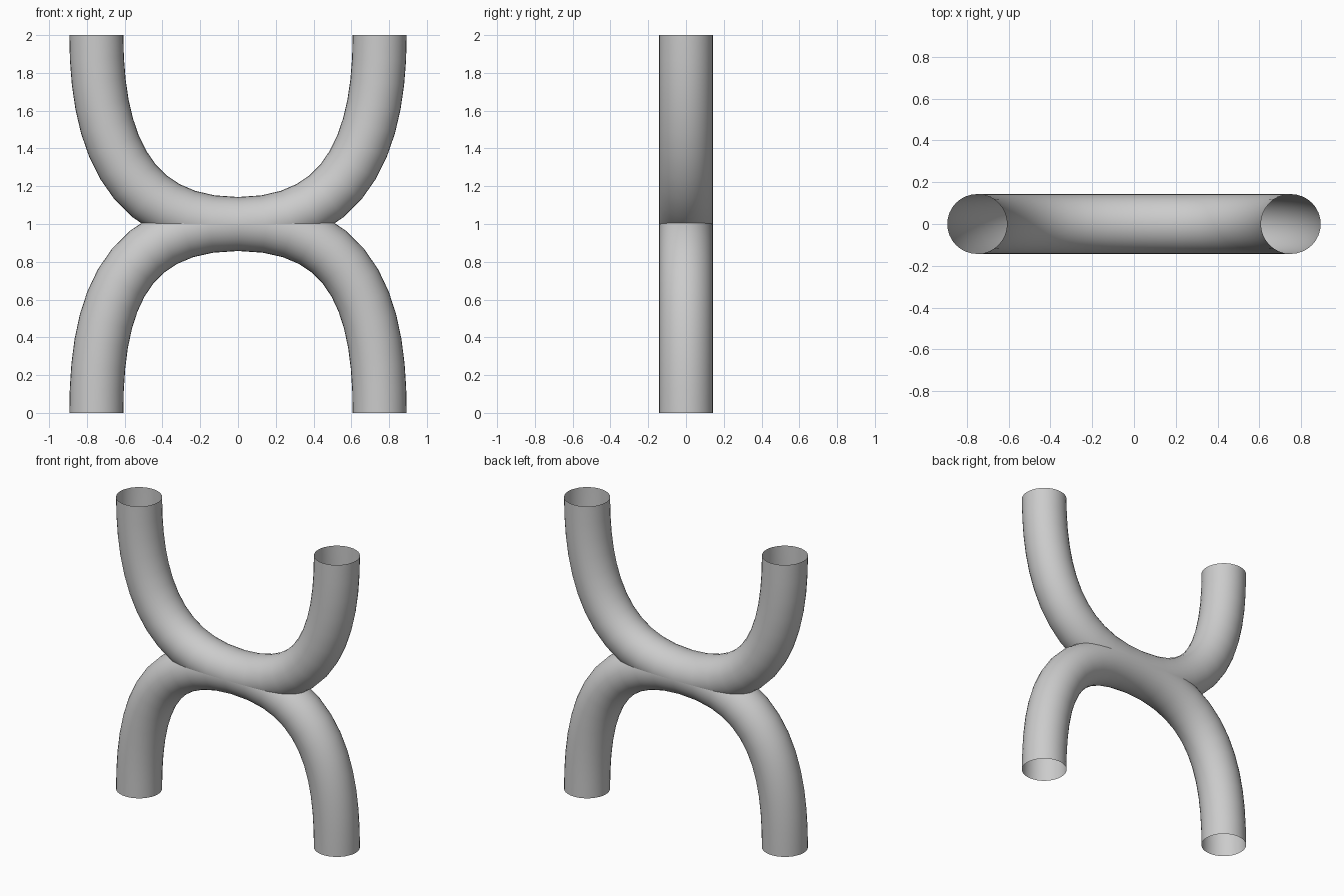
import bpy

if "Cube" in bpy.data.objects:
    bpy.data.objects.remove(bpy.data.objects["Cube"])

RADIUS = 0.143


def bent_tube(name, end_z, drop, reach):
    # Open-ended tube swept along a symmetric arch through the middle
    cu = bpy.data.curves.new(name, 'CURVE')
    cu.dimensions = '3D'
    cu.resolution_u = 12
    cu.bevel_depth = RADIUS
    cu.bevel_resolution = 14
    sp = cu.splines.new('BEZIER')
    sp.bezier_points.add(2)
    s = 1 if end_z > 1 else -1
    pts = [
        ((-0.75, end_z), (-0.75, end_z + s * drop), (-0.75, end_z - s * drop)),
        ((0, 1), (-reach, 1), (reach, 1)),
        ((0.75, end_z), (0.75, end_z - s * drop), (0.75, end_z + s * drop)),
    ]
    for bp, (co, left, right) in zip(sp.bezier_points, pts):
        bp.handle_left_type = bp.handle_right_type = 'FREE'
        bp.co = (co[0], 0, co[1])
        bp.handle_left = (left[0], 0, left[1])
        bp.handle_right = (right[0], 0, right[1])
    ob = bpy.data.objects.new(name, cu)
    bpy.context.collection.objects.link(ob)
    # Turn the curve into a smooth mesh
    bpy.ops.object.select_all(action='DESELECT')
    ob.select_set(True)
    bpy.context.view_layer.objects.active = ob
    bpy.ops.object.convert(target='MESH')
    bpy.ops.object.shade_smooth_by_angle()


bent_tube("upper_tube", 2.0, 0.5, 0.62)
bent_tube("lower_tube", 0.0, 0.5, 0.65)
